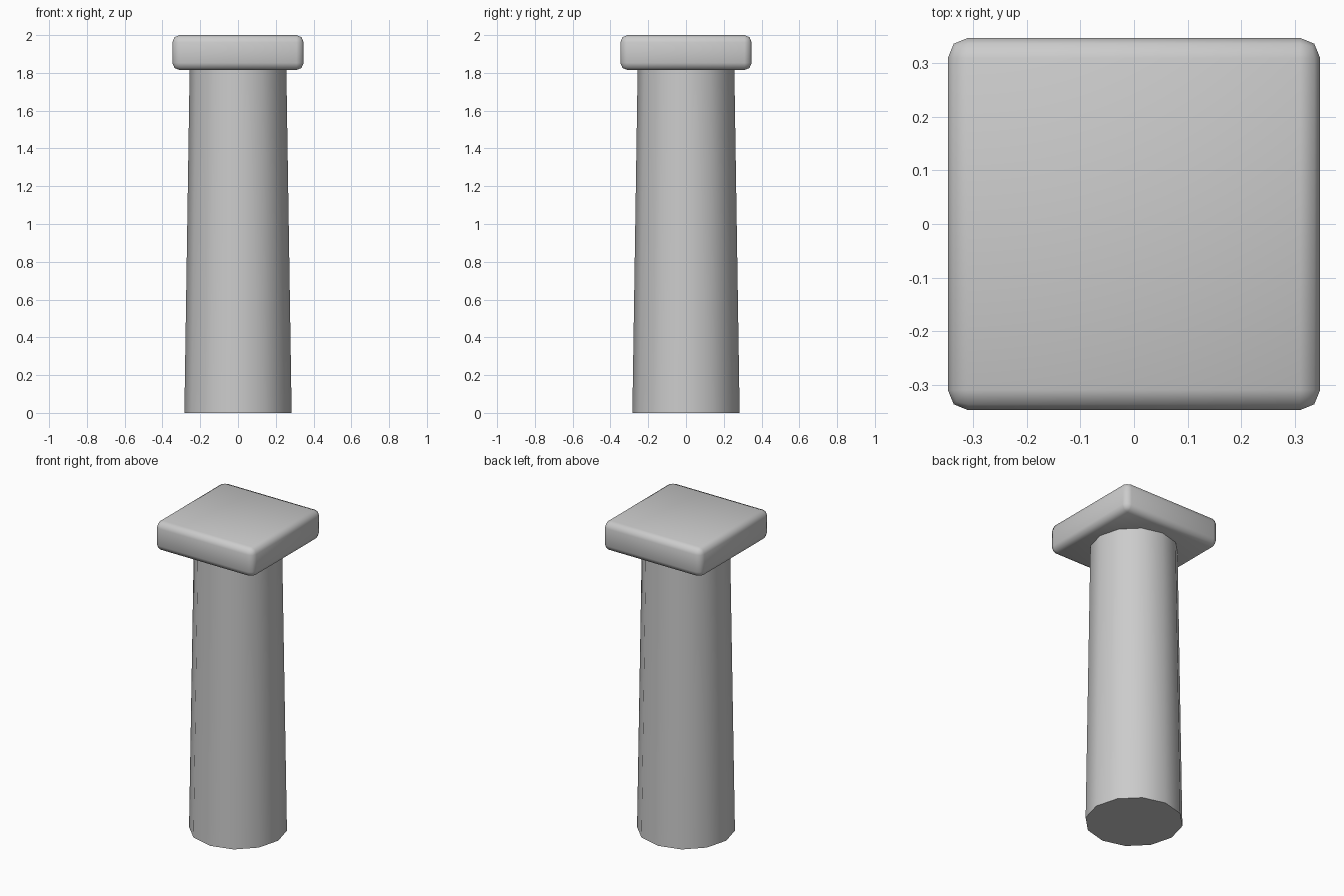
import bpy
import math

if "Cube" in bpy.data.objects:
    bpy.data.objects.remove(bpy.data.objects["Cube"])

CAP_BOTTOM, TOP = 1.815, 2.0


def smooth(obj, degrees):
    bpy.ops.object.select_all(action='DESELECT')
    obj.select_set(True)
    bpy.context.view_layer.objects.active = obj
    bpy.ops.object.shade_smooth_by_angle(angle=math.radians(degrees))


# Tapered twelve-sided shaft
bpy.ops.mesh.primitive_cone_add(vertices=12, radius1=0.284, radius2=0.256,
                                depth=CAP_BOTTOM, location=(0, 0, CAP_BOTTOM / 2))
shaft = bpy.context.object
shaft.name = "column_shaft"
smooth(shaft, 40)

# Square capital slab with rounded edges
bpy.ops.mesh.primitive_cube_add(size=1, location=(0, 0, (CAP_BOTTOM + TOP) / 2))
cap = bpy.context.object
cap.name = "column_cap"
cap.scale = (0.695, 0.695, TOP - CAP_BOTTOM)
bpy.ops.object.transform_apply(location=False, rotation=False, scale=True)
bevel = cap.modifiers.new("rounded_edges", 'BEVEL')
bevel.width = 0.038
bevel.segments = 2
bpy.ops.object.modifier_apply(modifier=bevel.name)
smooth(cap, 60)
